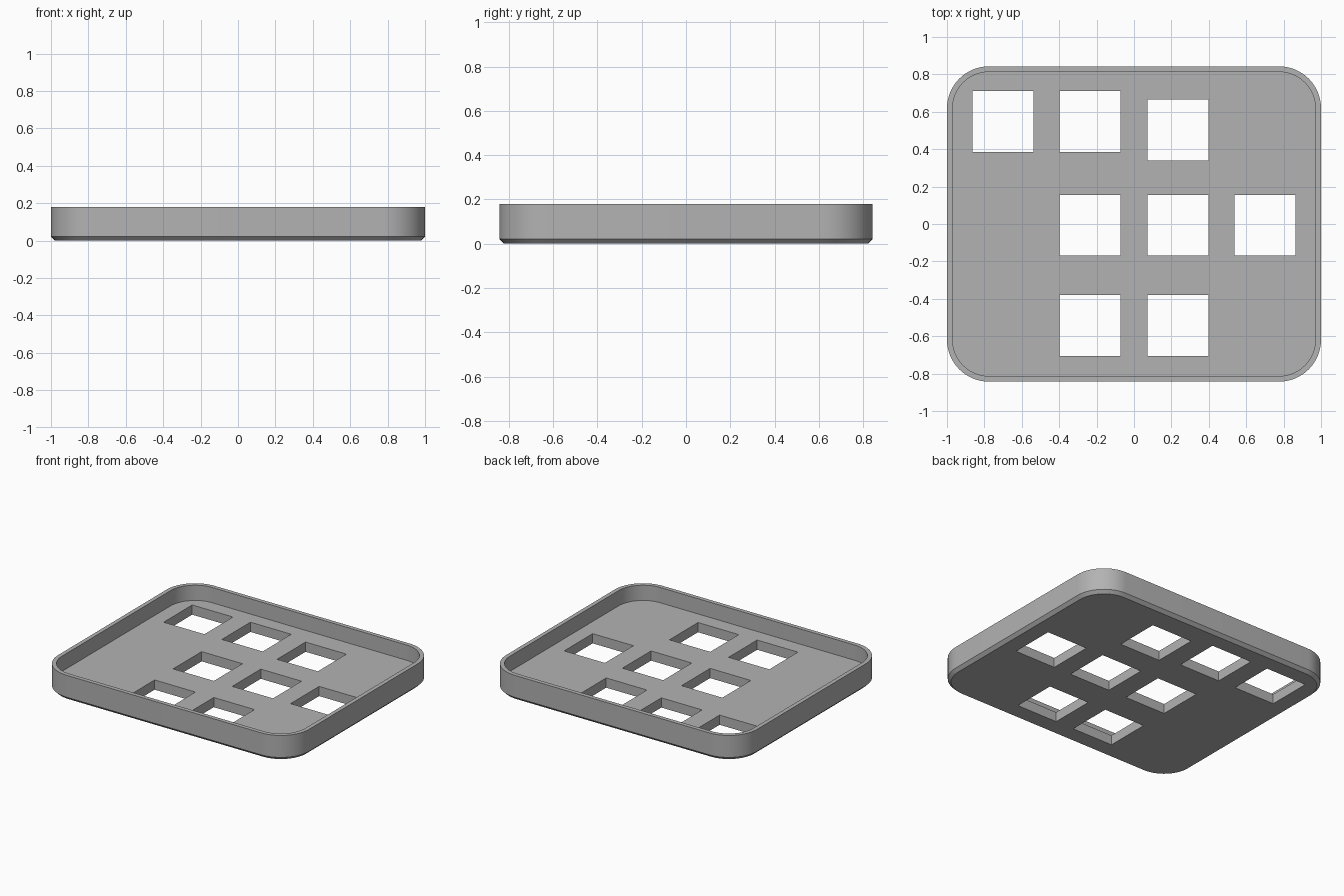
import bpy, bmesh, math

cube = bpy.data.objects.get("Cube")
if cube:
    bpy.data.objects.remove(cube, do_unlink=True)

HALF_X, HALF_Y, HEIGHT = 1.0, 0.843, 0.18
RADIUS, WALL, CHAMFER, FLOOR = 0.225, 0.03, 0.022, 0.07
HOLE = 0.325

grey = bpy.data.materials.new("plain grey")
grey.use_nodes = True
colour = (0.45, 0.45, 0.45, 1)
grey.diffuse_color = colour
grey.node_tree.nodes["Principled BSDF"].inputs["Base Color"].default_value = colour


def rounded_ring(bm, inset, z, steps=16):
    """Vertices of a rounded rectangle, counter-clockwise."""
    r = RADIUS - inset
    cx, cy = HALF_X - RADIUS, HALF_Y - RADIUS
    ring = []
    for k, (sx, sy) in enumerate([(1, 1), (-1, 1), (-1, -1), (1, -1)]):
        for i in range(steps + 1):
            a = math.pi / 2 * (k + i / steps)
            ring.append(bm.verts.new((sx * cx + r * math.cos(a),
                                      sy * cy + r * math.sin(a), z)))
    return ring


def finish(bm, name):
    bmesh.ops.recalc_face_normals(bm, faces=bm.faces)
    mesh = bpy.data.meshes.new(name)
    bm.to_mesh(mesh)
    bm.free()
    mesh.materials.append(grey)
    obj = bpy.data.objects.new(name, mesh)
    bpy.context.collection.objects.link(obj)
    return obj


# Tray shell: underside, chamfer, outer wall, rim, inner wall, floor
bm = bmesh.new()
profile = [(CHAMFER, 0), (0, CHAMFER), (0, HEIGHT), (WALL, HEIGHT), (WALL, FLOOR)]
rings = [rounded_ring(bm, inset, z) for inset, z in profile]
for low, high in zip(rings, rings[1:]):
    for i in range(len(low)):
        j = (i + 1) % len(low)
        bm.faces.new((low[i], low[j], high[j], high[i]))
bm.faces.new(rings[0][::-1])
bm.faces.new(rings[-1])
tray = finish(bm, "tray")

# Square openings through the floor
centres = [(-0.70, 0.548), (-0.236, 0.548), (0.235, 0.503),
           (-0.236, -0.007), (0.235, -0.007), (0.70, -0.007),
           (-0.236, -0.542), (0.235, -0.542)]
bm = bmesh.new()
for x, y in centres:
    block = bmesh.ops.create_cube(bm, size=HOLE)["verts"]
    bmesh.ops.translate(bm, verts=block, vec=(x, y, 0))
cutter = finish(bm, "opening_cutter")
cutter.hide_render = True

bpy.ops.object.select_all(action="DESELECT")
tray.select_set(True)
bpy.context.view_layer.objects.active = tray
cut = tray.modifiers.new("openings", "BOOLEAN")
cut.operation = "DIFFERENCE"
cut.solver = "EXACT"
cut.object = cutter
bpy.ops.object.modifier_apply(modifier=cut.name)
bpy.data.objects.remove(cutter, do_unlink=True)

# Smooth round corners, crisp edges
bpy.ops.object.shade_smooth_by_angle(angle=math.radians(30))
